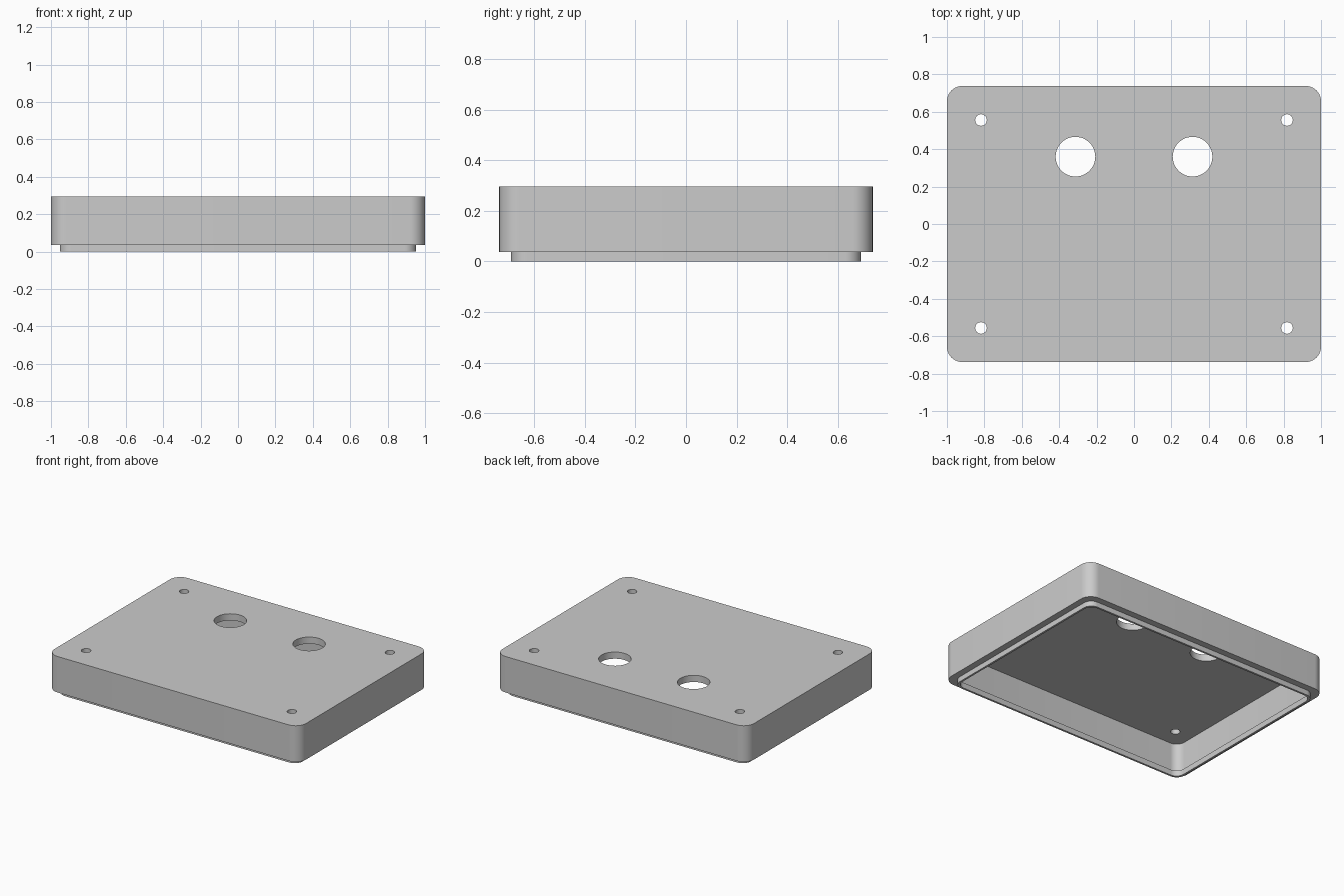
import bpy, bmesh, math
from mathutils import Vector

if "Cube" in bpy.data.objects:
    bpy.data.objects.remove(bpy.data.objects["Cube"])

HALF_X, HALF_Y, TOP = 1.0, 0.738, 0.296
RIM_Z, CEILING = 0.037, 0.248

grey = bpy.data.materials.new("light_grey")
grey.diffuse_color = (0.6, 0.6, 0.6, 1)
grey.use_nodes = True
grey.node_tree.nodes["Principled BSDF"].inputs["Base Color"].default_value = grey.diffuse_color

bm = bmesh.new()


def loop(points, z):
    verts = [bm.verts.new((x, y, z)) for x, y in points]
    for a, b in zip(verts, verts[1:] + verts[:1]):
        bm.edges.new((a, b))
    return verts


def rounded_rect(inset, z, steps=10):
    """Closed outline, set in from the outer wall by the given distance."""
    r = 0.082 - 0.4 * inset
    cx, cy = HALF_X - inset - r, HALF_Y - inset - r
    pts = []
    for q, (sx, sy) in enumerate([(1, 1), (-1, 1), (-1, -1), (1, -1)]):
        for i in range(steps + 1):
            a = (q + i / steps) * math.pi / 2
            pts.append((sx * cx + r * math.cos(a), sy * cy + r * math.sin(a)))
    return loop(pts, z)


def circle(x, y, r, z, n):
    return loop([(x + r * math.cos(2 * math.pi * i / n),
                  y + r * math.sin(2 * math.pi * i / n)) for i in range(n)], z)


def skin(a, b):
    n = len(a)
    for i in range(n):
        j = (i + 1) % n
        bm.faces.new((a[i], a[j], b[j], b[i]))


def fill(loops, normal):
    edges = [bm.edges.get((l[i - 1], l[i])) for l in loops for i in range(len(l))]
    bmesh.ops.triangle_fill(bm, edges=edges, use_beauty=True, normal=Vector(normal))


# outer wall, rim, thin locating lip and cavity wall, from the top round to the ceiling
section = [(0, TOP), (0, RIM_Z), (0.047, RIM_Z), (0.047, 0),
           (0.061, 0), (0.061, 0.04), (0.049, 0.04), (0.049, CEILING)]
rings = [rounded_rect(i, z) for i, z in section]

# two large openings and four screw holes through the panel
holes = [(sx * 0.313, 0.36, 0.106, 48) for sx in (-1, 1)]
holes += [(sx * 0.818, sy * 0.556, 0.031, 24) for sx in (-1, 1) for sy in (-1, 1)]
upper = [circle(x, y, r, TOP, n) for x, y, r, n in holes]
lower = [circle(x, y, r, CEILING, n) for x, y, r, n in holes]

# panel faces around the holes
fill([rings[0]] + upper, (0, 0, 1))
fill([rings[-1]] + lower, (0, 0, -1))

# walls
for a, b in zip(rings, rings[1:]):
    skin(a, b)
for a, b in zip(upper, lower):
    skin(a, b)

bmesh.ops.recalc_face_normals(bm, faces=bm.faces)
mesh = bpy.data.meshes.new("enclosure_cover")
bm.to_mesh(mesh)
bm.free()
mesh.materials.append(grey)
cover = bpy.data.objects.new("enclosure_cover", mesh)
bpy.context.collection.objects.link(cover)
bpy.context.view_layer.objects.active = cover
cover.select_set(True)
bpy.ops.object.shade_smooth_by_angle(angle=math.radians(30))
